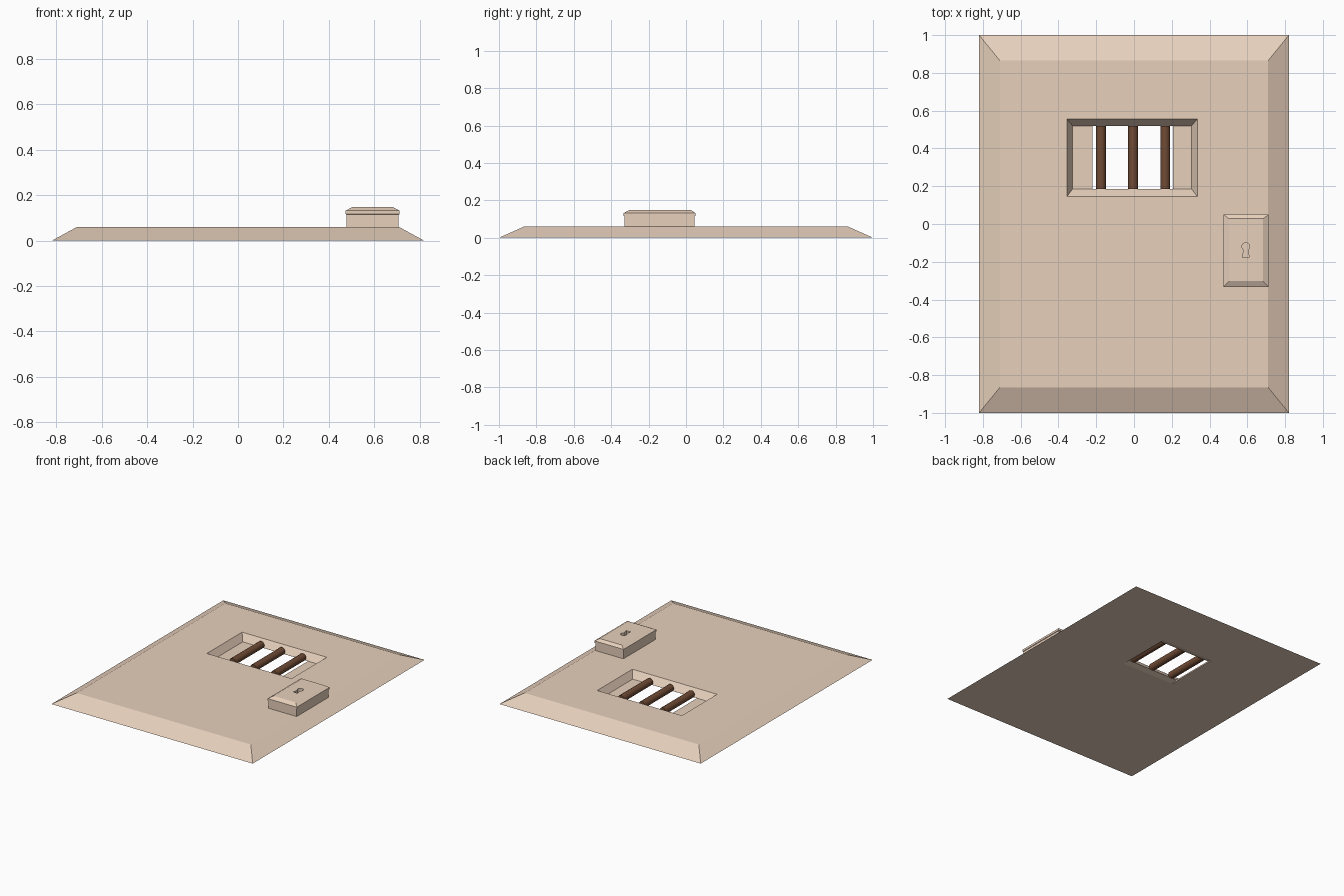
import bpy, bmesh, math

if "Cube" in bpy.data.objects:
    bpy.data.objects.remove(bpy.data.objects["Cube"])


def material(name, rgb):
    m = bpy.data.materials.new(name)
    m.diffuse_color = (*rgb, 1)
    m.use_nodes = True
    m.node_tree.nodes["Principled BSDF"].inputs["Base Color"].default_value = m.diffuse_color
    return m


SAND = material("sand_paint", (0.80, 0.63, 0.50))
WOOD = material("dark_wood", (0.16, 0.07, 0.035))


def finish(name, bm, mat):
    bmesh.ops.recalc_face_normals(bm, faces=bm.faces)
    me = bpy.data.meshes.new(name)
    bm.to_mesh(me)
    bm.free()
    ob = bpy.data.objects.new(name, me)
    bpy.context.collection.objects.link(ob)
    if mat:
        me.materials.append(mat)
    return ob


def bridge_rects(name, rects, mat, closed=False):
    """Join rectangles (x0, x1, y0, y1, z) in order; capped, or looped back to the first."""
    bm = bmesh.new()
    rings = [[bm.verts.new(p) for p in ((x0, y0, z), (x1, y0, z), (x1, y1, z), (x0, y1, z))]
             for x0, x1, y0, y1, z in rects]
    pairs = list(zip(rings, rings[1:]))
    if closed:
        pairs.append((rings[-1], rings[0]))
    else:
        bm.faces.new(rings[0])
        bm.faces.new(rings[-1])
    for a, b in pairs:
        for i in range(4):
            j = (i + 1) % 4
            bm.faces.new((a[i], a[j], b[j], b[i]))
    return finish(name, bm, mat)


# Door slab with sloping rim and a recessed window
bridge_rects("door_slab", [
    (-0.82, 0.82, -1.0, 1.0, 0.0),
    (-0.71, 0.71, -0.865, 0.865, 0.06),
    (-0.355, 0.335, 0.145, 0.555, 0.06),
    (-0.325, 0.305, 0.185, 0.52, 0.01),
    (-0.22, 0.206, 0.186, 0.519, 0.01),
    (-0.22, 0.206, 0.14, 0.56, 0.0),
], SAND, closed=True)

# Window bars
for i in range(3):
    bpy.ops.mesh.primitive_cylinder_add(
        vertices=16, radius=0.026, depth=0.335,
        location=(-0.175 + 0.17 * i, 0.3525, 0.03), rotation=(math.pi / 2, 0, 0))
    bar = bpy.context.object
    bar.name = f"window_bar_{i + 1}"
    bar.data.materials.append(WOOD)
    bpy.ops.object.shade_smooth_by_angle()

# Lock box with a small overhanging bevelled lid
lock = bridge_rects("lock_box", [
    (0.478, 0.708, -0.328, 0.045, 0.055),
    (0.478, 0.708, -0.328, 0.045, 0.115),
    (0.474, 0.712, -0.333, 0.05, 0.117),
    (0.474, 0.712, -0.333, 0.05, 0.132),
    (0.503, 0.683, -0.303, 0.028, 0.148),
], SAND)

# Keyhole recess: round head above a flared slot
cx, cy, r = 0.592, -0.12, 0.021
outline = [(cx + r * math.cos(math.radians(a)), cy + r * math.sin(math.radians(a)))
           for a in range(-60, 241, 25)]
outline += [(cx - 0.018, -0.177), (cx + 0.018, -0.177)]
bm = bmesh.new()
face = bm.faces.new([bm.verts.new((x, y, 0.12)) for x, y in outline])
top = bmesh.ops.extrude_face_region(bm, geom=[face])["geom"]
bmesh.ops.translate(bm, vec=(0, 0, 0.06),
                    verts=[v for v in top if isinstance(v, bmesh.types.BMVert)])
cutter = finish("keyhole_cutter", bm, SAND)
cutter.hide_render = True
cutter.hide_viewport = True
mod = lock.modifiers.new("keyhole", 'BOOLEAN')
mod.operation = 'DIFFERENCE'
mod.solver = 'EXACT'
mod.object = cutter
